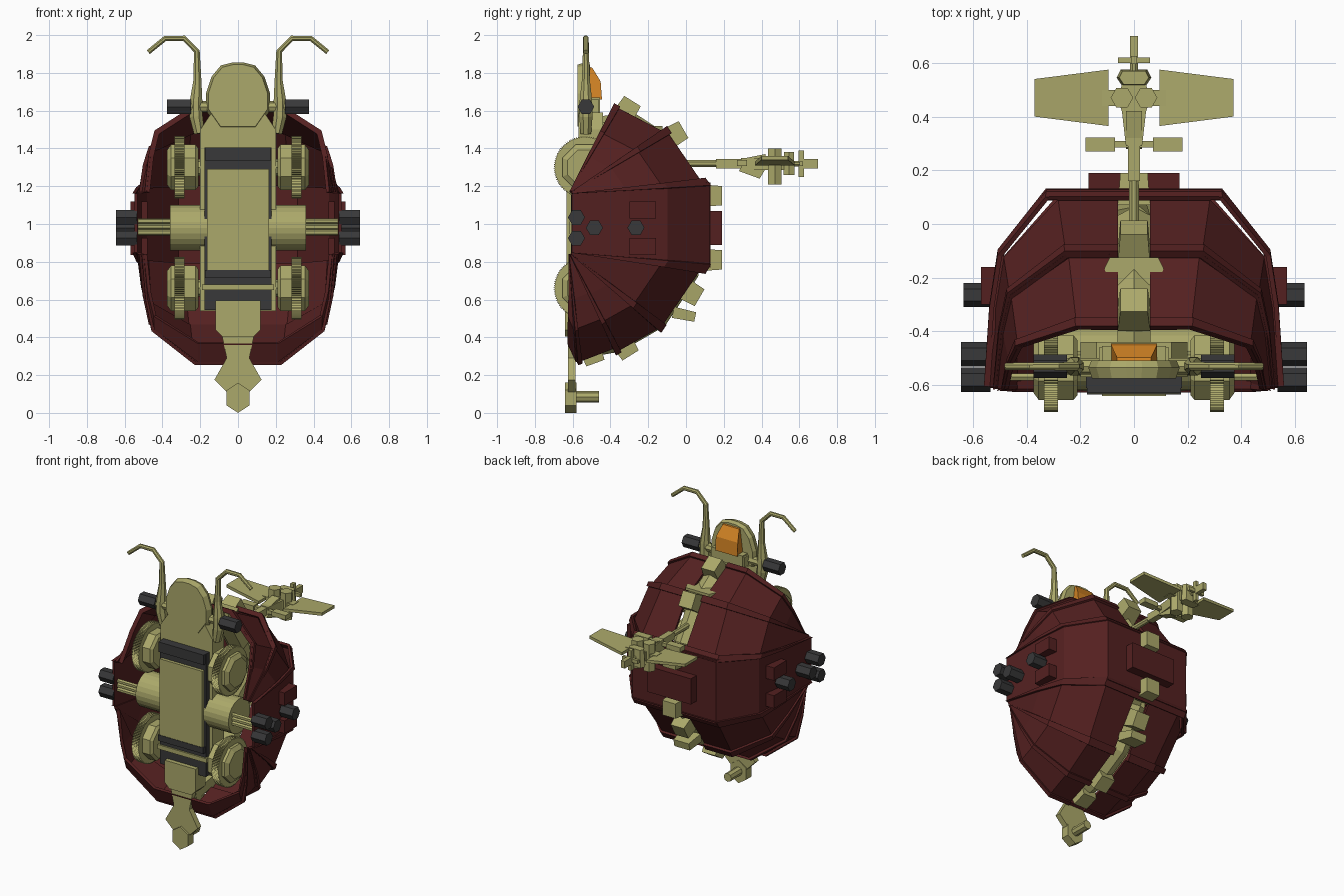
import bpy, bmesh, math
from mathutils import Vector, Matrix

if "Cube" in bpy.data.objects:
    bpy.data.objects.remove(bpy.data.objects["Cube"])


def material(name, rgb):
    m = bpy.data.materials.new(name)
    m.diffuse_color = (*rgb, 1)
    m.use_nodes = True
    m.node_tree.nodes["Principled BSDF"].inputs["Base Color"].default_value = m.diffuse_color
    return m


OLIVE = material("olive", (0.41, 0.395, 0.145))
RED = material("dark_red", (0.088, 0.0145, 0.0145))
GREY = material("charcoal", (0.04, 0.04, 0.041))
ORANGE = material("orange_glass", (0.65, 0.23, 0.018))


def finish(bm, name, mat, normals=True):
    if normals:
        bmesh.ops.recalc_face_normals(bm, faces=bm.faces)
    me = bpy.data.meshes.new(name)
    bm.to_mesh(me)
    bm.free()
    me.materials.append(mat)
    ob = bpy.data.objects.new(name, me)
    bpy.context.collection.objects.link(ob)
    return ob


def box(name, mat, x, y, z, rot=0, taper=1.0):
    """Box from (low, high) ranges, tilted about its x axis; taper narrows its +y end."""
    bm = bmesh.new()
    mid = Vector([(a + b) / 2 for a, b in (x, y, z)])
    size = [b - a for a, b in (x, y, z)]
    bmesh.ops.create_cube(bm, size=1)
    for v in bm.verts:
        if v.co.y > 0:
            v.co.x *= taper
            v.co.z *= taper
    bm.transform(Matrix.Translation(mid) @ Matrix.Rotation(rot, 4, 'X') @ Matrix.Diagonal((*size, 1)))
    return finish(bm, name, mat)


def prism(name, mat, outline, axis, d0, d1, shrink=1.0):
    """Extrude a 2D outline along an axis; shrink scales the far end."""
    bm = bmesh.new()
    n = len(outline)
    cu = sum(p[0] for p in outline) / n
    cv = sum(p[1] for p in outline) / n
    rings = []
    for d, k in ((d0, 1), (d1, shrink)):
        ring = []
        for u, v in outline:
            u, v = cu + (u - cu) * k, cv + (v - cv) * k
            ring.append(bm.verts.new({'x': (d, u, v), 'y': (u, d, v), 'z': (u, v, d)}[axis]))
        rings.append(ring)
    bm.faces.new(rings[0])
    bm.faces.new(rings[1])
    for i in range(n):
        j = (i + 1) % n
        bm.faces.new((rings[0][i], rings[0][j], rings[1][j], rings[1][i]))
    return finish(bm, name, mat)


def tube(name, mat, path, n=8, phase=0.0):
    """Faceted tube through (point, radius) pairs."""
    bm = bmesh.new()
    rings = []
    for i, (p, r) in enumerate(path):
        d = (Vector(path[min(i + 1, len(path) - 1)][0]) - Vector(path[max(i - 1, 0)][0])).normalized()
        ref = Vector((1, 0, 0)) if abs(d.x) < 1e-6 and abs(d.y) > 0.01 else Vector((0, 1, 0))
        u = ref.cross(d).normalized()
        v = d.cross(u)
        angs = [2 * math.pi * k / n + phase for k in range(n)]
        rings.append([bm.verts.new(Vector(p) + r * (u * math.cos(a) + v * math.sin(a))) for a in angs])
    for r0, r1 in zip(rings, rings[1:]):
        for k in range(n):
            j = (k + 1) % n
            bm.faces.new((r0[k], r0[j], r1[j], r1[k]))
    bm.faces.new(rings[0])
    bm.faces.new(rings[-1])
    return finish(bm, name, mat)


def mirror(pts):
    """Complete a symmetric outline from its right half."""
    return pts + [(-x, z) for x, z in reversed(pts) if x > 1e-6]


def plate(name, pa, a, fa, wa, pb, b, fb, wb, gap=0.0):
    """Shell wedge between edges pa-a and pb-b (y, z); f and w are flat and full half widths."""
    bm = bmesh.new()
    for s in (1, -1):
        rows = []
        for p, e, f, w in ((pa, a, fa, wa), (pb, b, fb, wb)):
            prof = [(gap, 1), (f, 1), (w - 0.05, 0.7), (w - 0.02, 0.43), (w, 0.02)]
            rows.append([bm.verts.new((s * x, p[0] + (e[0] - p[0]) * t, p[1] + (e[1] - p[1]) * t)) for x, t in prof])
        for i in range(4):
            q = (rows[0][i], rows[0][i + 1], rows[1][i + 1], rows[1][i])
            bm.faces.new(q if s > 0 else q[::-1])
    bmesh.ops.remove_doubles(bm, verts=bm.verts, dist=1e-4)
    ob = finish(bm, name, RED, False)
    sol = ob.modifiers.new("thickness", 'SOLIDIFY')
    sol.thickness = 0.018
    sol.offset = 0


def grow(a, b, t, k, p):
    """Point between a and b, pushed out from pivot p."""
    return [p[i] + (a[i] + (b[i] - a[i]) * t - p[i]) * k for i in (0, 1)]


# Fanned shell plates, each with a raised rib on its leading edge
UP, LOW = (-0.62, 1.16), (-0.62, 0.85)
fan = [("upper_front", UP, (-0.39, 1.62), 0.21, 0.475, (-0.13, 1.485), 0.24, 0.5),
       ("upper_rear", UP, (-0.12, 1.505), 0.25, 0.505, (0.085, 1.205), 0.28, 0.528),
       ("lower_rear", LOW, (-0.15, 0.44), 0.26, 0.515, (0.085, 0.785), 0.295, 0.53),
       ("lower_middle", LOW, (-0.38, 0.325), 0.24, 0.505, (-0.14, 0.46), 0.255, 0.51),
       ("lower_front", LOW, (-0.575, 0.275), 0.22, 0.49, (-0.38, 0.35), 0.23, 0.495)]
for nm, p, a, fa, wa, b, fb, wb in fan:
    plate(nm + "_shell", p, a, fa, wa, p, b, fb, wb, 0.06)
    plate(nm + "_rib", p, grow(a, b, 0, 1.025, p), fa + 0.005, wa + 0.01,
          p, grow(a, b, 0.12, 1.025, p), fa + 0.008, wa + 0.012, 0.06)
plate("lower_lip", LOW, (-0.575, 0.272), 0.21, 0.49, (-0.62, 0.85), (-0.62, 0.37), 0.21, 0.49)
plate("middle_shell", UP, (0.12, 1.22), 0.32, 0.54, LOW, (0.12, 0.77), 0.32, 0.54)
plate("middle_top_rib", UP, (0.095, 1.24), 0.325, 0.55, UP, (0.125, 1.2), 0.325, 0.55)
plate("middle_bottom_rib", LOW, (0.095, 0.74), 0.325, 0.55, LOW, (0.125, 0.79), 0.325, 0.55)
box("rear_hatch", RED, (-0.17, 0.17), (0.11, 0.19), (0.89, 1.07))

# Spine beam, and blocks along it: y, z, half width, half height, tilt in degrees
link = [(-0.46, 1.5), (-0.29, 1.52), (-0.14, 1.42), (0.0, 1.2), (0.05, 1.0), (0.0, 0.75), (-0.16, 0.51), (-0.37, 0.39),
        (-0.55, 0.36)]
tube("spine_beam", OLIVE, [((0, y, z), 0.07) for y, z in link], 6)
spine = [(-0.315, 1.60, 0.06, 0.06, 58), (-0.065, 1.47, 0.06, 0.06, 30), (0.13, 1.15, 0.06, 0.06, 0),
         (0.13, 0.81, 0.06, 0.06, 0), (0.02, 0.64, 0.06, 0.06, -30), (-0.01, 0.52, 0.07, 0.03, -12),
         (-0.325, 0.355, 0.06, 0.06, -58), (-0.50, 0.32, 0.06, 0.06, -70)]
for y, z, hw, hh, deg in spine:
    box("spine_block", OLIVE, (-hw, hw), (y - 0.06, y + 0.06), (z - hh, z + hh), math.radians(deg), 0.85)
prism("spine_collar", OLIVE, mirror([(0.09, -0.235), (0.11, -0.165), (0.09, -0.125)]), 'z', 1.44, 1.52)

# Main body: olive chassis, charcoal frame plate, olive front panel
prism("chassis", OLIVE, mirror([(0.2, 0.54), (0.2, 1.5), (0.14, 1.59)]), 'y', -0.57, -0.44)
box("frame_plate", GREY, (-0.178, 0.178), (-0.61, -0.54), (0.545, 1.405))
box("front_panel", OLIVE, (-0.165, 0.165), (-0.632, -0.58), (0.755, 1.29))
box("upper_bar", GREY, (-0.175, 0.175), (-0.63, -0.55), (1.335, 1.405))
box("lower_bar", GREY, (-0.175, 0.175), (-0.635, -0.55), (0.715, 0.757))
box("lower_axle_cover", OLIVE, (-0.19, 0.19), (-0.622, -0.56), (0.65, 0.68))
tube("axle_drum", OLIVE, [((-0.36, -0.5, 0.98), 0.12), ((0.36, -0.5, 0.98), 0.12)], 24)

# Wheels with fine treads, side guns and housings, on both sides
for s in (1, -1):
    for zc in (1.30, 0.66):
        tread = []
        for k in range(200):
            r = 0.166 if k % 2 else 0.158
            t = 2 * math.pi * k / 200
            tread.append((-0.535 + r * math.cos(t), zc + r * math.sin(t)))
        prism("wheel_tyre", OLIVE, tread, 'x', s * 0.283, s * 0.335)
        tube("wheel_hub", OLIVE, [((s * 0.21, -0.535, zc), 0.11), ((s * 0.225, -0.535, zc), 0.13),
                                  ((s * 0.355, -0.535, zc), 0.13), ((s * 0.375, -0.535, zc), 0.1)], 8, math.pi / 8)
        tube("wheel_axle", OLIVE, [((s * 0.1, -0.52, zc), 0.045), ((s * 0.36, -0.52, zc), 0.045)], 8)
    for z in (0.955, 0.985, 1.015):
        tube("side_strut", OLIVE, [((s * 0.34, -0.57, z), 0.015), ((s * 0.53, -0.57, z), 0.015)], 6)
    for y, z, x1 in ((-0.58, 1.035, 0.645), (-0.58, 0.925, 0.645), (-0.485, 0.98, 0.645), (-0.265, 0.98, 0.635)):
        tube("side_barrel", GREY, [((s * 0.535, y, z), 0.045), ((s * x1, y, z), 0.045)], 6, math.pi / 6)
    for z in (1.075, 0.88):
        box("side_housing", RED, sorted((s * 0.48, s * 0.57)), (-0.3, -0.16), (z - 0.045, z + 0.045))

# Head, visor, head guns and antennae
dome = mirror([(0.1, 1.5), (0.17, 1.6), (0.17, 1.69), (0.14, 1.78), (0.09, 1.84), (0.03, 1.855)])
prism("head_shell", OLIVE, dome, 'y', -0.535, -0.575, 0.92)
prism("head_rim", OLIVE, dome, 'y', -0.535, -0.508, 0.93)
visor = prism("visor", ORANGE, [(-0.515, 1.832), (-0.497, 1.828), (-0.452, 1.755), (-0.445, 1.66), (-0.515, 1.66)],
              'x', -0.085, 0.085)
for v in visor.data.vertices:
    v.co.x *= 0.75 if v.co.z > 1.8 else 1
box("visor_base", OLIVE, (-0.12, 0.12), (-0.52, -0.455), (1.56, 1.67))
box("neck", OLIVE, (-0.13, 0.13), (-0.555, -0.46), (1.42, 1.66))
for s in (1, -1):
    tube("head_barrel", GREY, [((s * 0.25, -0.53, 1.62), 0.044), ((s * 0.375, -0.53, 1.62), 0.044)], 6, math.pi / 6)
    tube("barrel_mount", OLIVE, [((s * 0.1, -0.53, 1.62), 0.03), ((s * 0.26, -0.53, 1.62), 0.03)], 8)
    horn = [(0.205, 1.48, 0.03), (0.222, 1.57, 0.038), (0.222, 1.65, 0.036), (0.215, 1.76, 0.023), (0.218, 1.915, 0.017),
            (0.285, 1.983, 0.016), (0.385, 1.983, 0.015), (0.475, 1.91, 0.014)]
    tube("antenna", OLIVE, [((s * x, -0.53, z), r) for x, z, r in horn], 8, math.pi / 8)

# Lower tail with foot
prism("tail_base", OLIVE, mirror([(0.085, 0.405), (0.12, 0.44), (0.12, 0.595)]), 'y', -0.64, -0.53)
prism("tail_arm", OLIVE, mirror([(0.05, 0.1), (0.125, 0.175), (0.06, 0.29), (0.085, 0.41)]), 'y', -0.625, -0.585)
foot = [(0.07 * math.sin(math.pi * k / 3), 0.08 + 0.08 * math.cos(math.pi * k / 3)) for k in range(6)]
prism("tail_foot", OLIVE, foot, 'y', -0.64, -0.58)
tube("foot_peg", OLIVE, [((0, -0.59, 0.085), 0.03), ((0, -0.46, 0.085), 0.03)], 8)

# Rear boom carrying the small flyer
Z = 1.32
tube("boom", OLIVE, [((0, -0.1, Z), 0.021), ((0, 0.7, Z), 0.015)], 8, math.pi / 8)
box("boom_joint", OLIVE, (-0.022, 0.022), (0.16, 0.29), (Z - 0.025, Z + 0.025))
prism("flyer_body", OLIVE, mirror([(0.03, 0.29), (0.045, 0.42), (0.06, 0.46), (0.045, 0.52)]), 'z', Z - 0.035, Z + 0.03)
box("flyer_crossbar", OLIVE, (-0.08, 0.08), (0.285, 0.31), (Z - 0.012, Z + 0.012))
prism("flyer_chin", OLIVE, [(0.28, 1.28), (0.39, 1.24), (0.42, 1.29), (0.42, 1.37), (0.32, 1.35)], 'x', -0.03, 0.03)
prism("flyer_tail_block", OLIVE, mirror([(0.045, 0.515), (0.065, 0.545), (0.05, 0.575)]), 'z', Z - 0.06, Z + 0.06, 0.85)
for s in (1, -1):
    box("flyer_canard", OLIVE, sorted((s * 0.07, s * 0.18)), (0.27, 0.322), (Z - 0.012, Z + 0.02))
    tube("flyer_rotor", OLIVE, [((s * 0.045, 0.47, 1.21), 0.042), ((s * 0.045, 0.47, 1.40), 0.042)], 6)
    box("wing_root", OLIVE, sorted((s * 0.04, s * 0.12)), (0.44, 0.5), (Z - 0.01, Z + 0.015))
    wing = [(s * 0.095, 0.365), (s * 0.37, 0.40), (s * 0.37, 0.54), (s * 0.095, 0.575)]
    w = prism("flyer_wing", OLIVE, wing, 'z', Z - 0.01, Z + 0.01)
    for v in w.data.vertices:
        v.co.z += 0.03 * (abs(v.co.x) > 0.2)
box("flyer_fin_bar", OLIVE, (-0.06, 0.06), (0.6, 0.62), (Z - 0.012, Z + 0.012))
box("flyer_fin", OLIVE, (-0.012, 0.012), (0.595, 0.625), (Z - 0.07, Z + 0.07))
box("flyer_tip", OLIVE, (-0.015, 0.015), (0.62, 0.7), (Z - 0.025, Z + 0.025))
